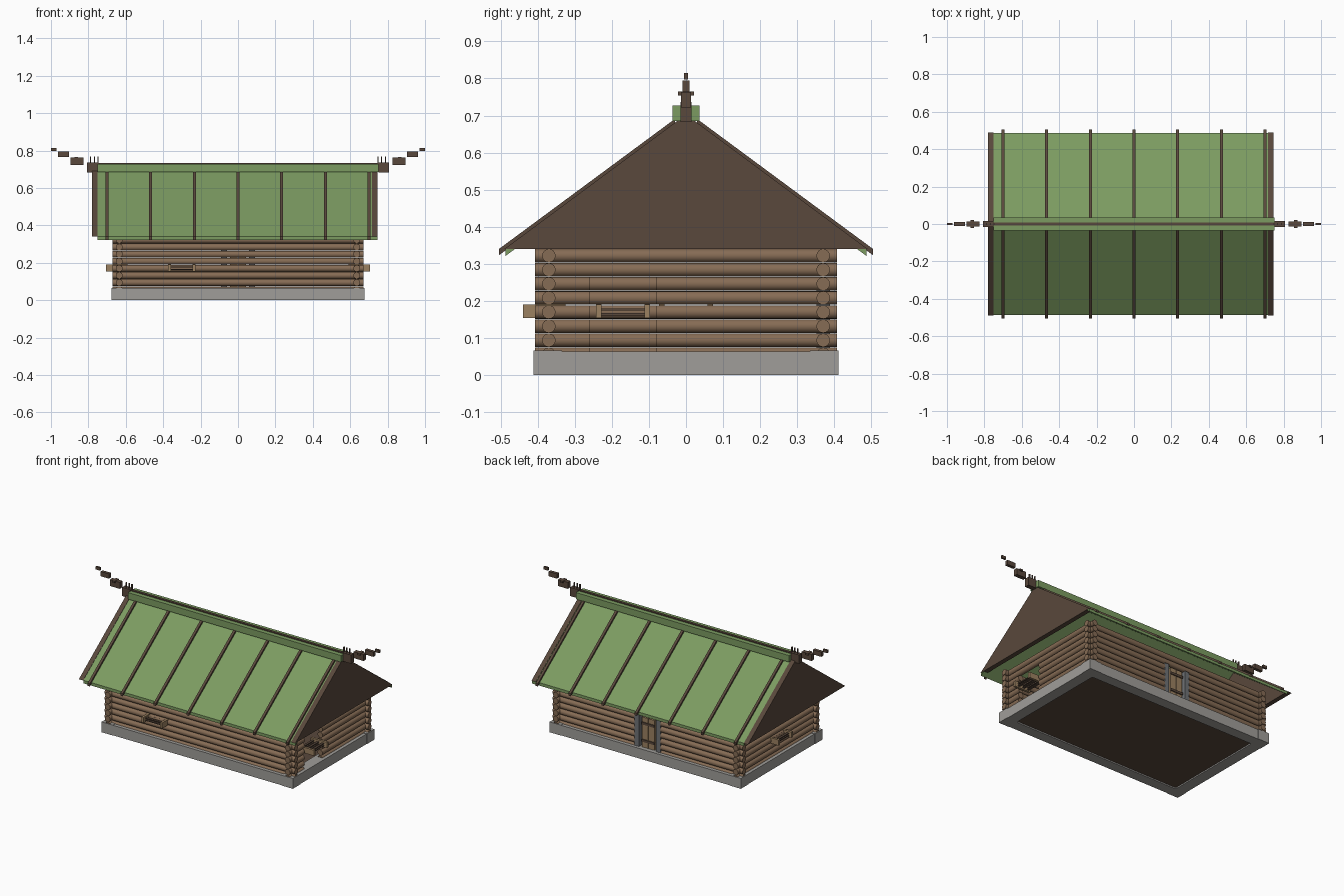
import bpy, bmesh, math
from mathutils import Vector

if "Cube" in bpy.data.objects:
    bpy.data.objects.remove(bpy.data.objects["Cube"])


def mat(name, r, g, b):
    m = bpy.data.materials.new(name)
    m.diffuse_color = (r, g, b, 1)
    m.use_nodes = True
    m.node_tree.nodes["Principled BSDF"].inputs["Base Color"].default_value = m.diffuse_color
    return m


LOG = mat("log_wood", 0.24, 0.15, 0.09)
DARK = mat("dark_wood", 0.10, 0.065, 0.045)
TAN = mat("tan_wood", 0.33, 0.22, 0.12)
GREEN = mat("turf_green", 0.20, 0.33, 0.12)
STONE = mat("stone", 0.35, 0.34, 0.32)
JAMB = mat("jamb_grey", 0.16, 0.17, 0.18)


def finish(name, bm, m):
    bmesh.ops.recalc_face_normals(bm, faces=bm.faces)
    me = bpy.data.meshes.new(name)
    bm.to_mesh(me)
    bm.free()
    me.materials.append(m)
    ob = bpy.data.objects.new(name, me)
    bpy.context.collection.objects.link(ob)
    return ob


def box(name, x, y, z, m):
    """Box from three (min, max) ranges."""
    bm = bmesh.new()
    bmesh.ops.create_cube(bm, size=1)
    for v in bm.verts:
        v.co = Vector([(a + b) / 2 + c * (b - a)
                       for (a, b), c in zip((x, y, z), v.co)])
    return finish(name, bm, m)


def prism(name, pts, x0, x1, m):
    """Extrude a (y, z) profile along x."""
    bm = bmesh.new()
    f = bm.faces.new([bm.verts.new((x0, y, z)) for y, z in pts])
    r = bmesh.ops.extrude_face_region(bm, geom=[f])
    bmesh.ops.translate(bm, vec=(x1 - x0, 0, 0),
                        verts=[v for v in r["geom"] if isinstance(v, bmesh.types.BMVert)])
    return finish(name, bm, m)


def log(name, axis, a, b, off, z, r=0.0182):
    bpy.ops.mesh.primitive_cylinder_add(vertices=16, radius=r, depth=b - a)
    ob = bpy.context.object
    ob.name = name
    mid = (a + b) / 2
    if axis == "x":
        ob.rotation_euler = (0, math.pi / 2, 0)
        ob.location = (mid, off, z)
    else:
        ob.rotation_euler = (math.pi / 2, 0, 0)
        ob.location = (off, mid, z)
    ob.data.materials.append(LOG)
    bpy.ops.object.shade_smooth_by_angle()


def log_wall(name, axis, half, off, opening=None):
    """Stack of logs, split where an opening (min, max, top) cuts through."""
    for i in range(8):
        z = 0.056 + 0.038 * i
        spans = [(-half, half)]
        if opening and z < opening[2]:
            spans = [(-half, opening[0]), (opening[1], half)]
        for a, b in spans:
            log(name, axis, a, b, off, z)


# stone foundation with corner blocks and floor
for s in (-1, 1):
    box("foundation_long", (-0.67, 0.67), sorted((s * 0.34, s * 0.408)), (0, 0.064), STONE)
    box("foundation_short", sorted((s * 0.60, s * 0.672)), (-0.345, 0.345), (0, 0.064), STONE)
    for t in (-1, 1):
        box("corner_stone", sorted((s * 0.595, s * 0.675)), sorted((t * 0.335, t * 0.411)),
            (0, 0.066), STONE)
box("floor", (-0.61, 0.61), (-0.35, 0.35), (0.008, 0.05), DARK)

# log walls: doorway at the back, opening on the right
log_wall("front_log", "x", 0.67, -0.37)
log_wall("back_log", "x", 0.67, 0.37, (-0.09, 0.09, 0.28))
log_wall("left_log", "y", 0.407, -0.635)
log_wall("right_log", "y", 0.407, 0.635, (-0.26, -0.08, 0.26))

# back door
for s in (-1, 1):
    box("door_jamb", sorted((s * 0.06, s * 0.09)), (0.352, 0.388), (0.06, 0.265), JAMB)
    box("door_plank", sorted((s * 0.003, s * 0.043)), (0.36, 0.38), (0.06, 0.255), TAN)
for z in (0.10, 0.21):
    box("door_brace", (-0.045, 0.045), (0.376, 0.386), (z, z + 0.015), DARK)


# small box-shaped window frames: centre along the wall, outward axis and side
def window_frame(c, axis, s, out):
    def part(name, u, v, z, m):
        v = sorted((s * v[0], s * v[1]))
        u = (c + u[0], c + u[1])
        box(name, *((u, v, z) if axis == "y" else (v, u, z)), m)
    for t in (-1, 1):
        part("window_side", sorted((t * 0.058, t * 0.073)), (out - 0.115, out), (0.154, 0.19), TAN)
    for d in (0.02, 0.055, 0.09):
        for z in (0.161, 0.174):
            part("window_bar", (-0.06, 0.06), (out - d - 0.014, out - d), (z, z + 0.006), DARK)


window_frame(-0.30, "y", -1, 0.44)
window_frame(-0.17, "x", 1, 0.705)
window_frame(0.0, "x", -1, 0.705)

# roof: slope line z = RIDGE - K * |y|
K, RIDGE = 0.739, 0.70


def slope(y, up=0.0):
    return RIDGE - K * abs(y) + up


for s in (-1, 1):
    prism("roof_panel", [(0, slope(0)), (s * 0.487, slope(0.487)),
                         (s * 0.487, slope(0.487, -0.019)), (0, slope(0, -0.019))],
          -0.75, 0.745, GREEN)
    for i in range(7):
        x = -0.7 + 0.7 * i / 3
        prism("roof_batten", [(s * 0.03, slope(0.03, 0.013)), (s * 0.505, slope(0.505, 0.013)),
                              (s * 0.505, slope(0.505, -0.004)), (s * 0.03, slope(0.03, -0.004))],
              x / 1.5 * 1.5 - 0.008, x + 0.008, DARK) if x < 0.71 else None

# gable panels
for x0 in (-0.78, 0.717):
    prism("gable", [(-0.49, 0.34), (0.49, 0.34), (0, 0.703)], x0, x0 + 0.03, DARK)

# ridge cap and pole
box("ridge_cap", (-0.752, 0.752), (-0.036, 0.036), (0.685, 0.727), GREEN)
box("ridge_pole", (-0.75, 0.75), (-0.008, 0.008), (0.72, 0.733), DARK)

# stepped carved finials at both ridge ends
for s in (-1, 1):
    for x0, x1, w, z0, z1 in ((0.75, 0.808, 0.015, 0.682, 0.737),
                              (0.825, 0.895, 0.013, 0.722, 0.763),
                              (0.903, 0.962, 0.01, 0.765, 0.795),
                              (0.97, 1.0, 0.006, 0.797, 0.815)):
        box("finial_step", sorted((s * x0, s * x1)), (-w, w), (z0, z1), DARK)
    box("finial_ears", sorted((s * 0.855, s * 0.875)), (-0.021, 0.021), (0.754, 0.765), DARK)
    for x in (0.745, 0.765, 0.785):
        box("finial_prong", sorted((s * x, s * (x + 0.006))), (-0.004, 0.004), (0.725, 0.768), DARK)
